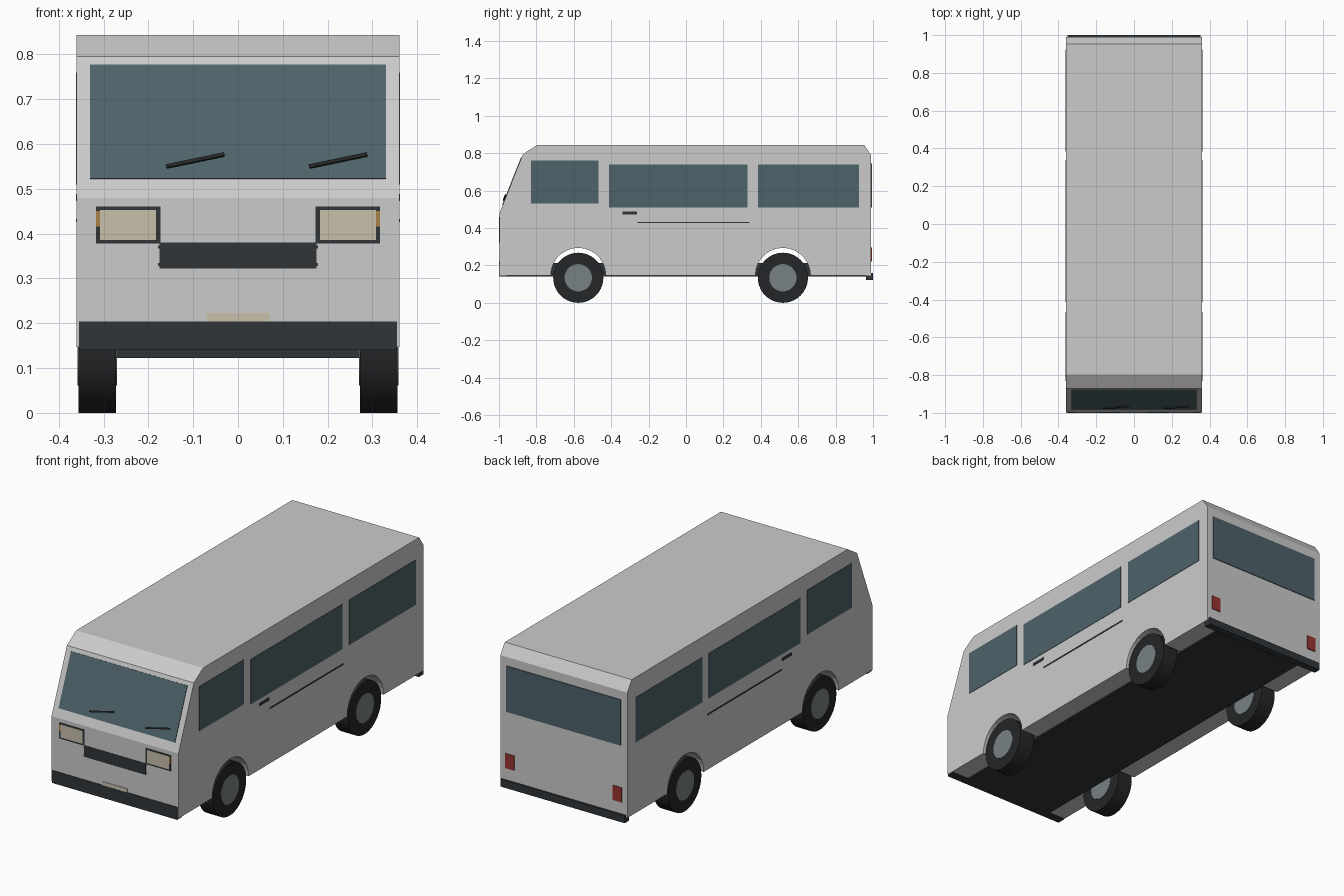
import bpy, bmesh, math
from mathutils import Matrix, Vector

if "Cube" in bpy.data.objects:
    bpy.data.objects.remove(bpy.data.objects["Cube"])

def material(name, r, g, b):
    m = bpy.data.materials.new(name)
    m.diffuse_color = (r, g, b, 1)
    m.use_nodes = True
    m.node_tree.nodes["Principled BSDF"].inputs["Base Color"].default_value = m.diffuse_color
    return m

GLASS = material("glass", 0.075, 0.125, 0.145)
DARK = material("dark_trim", 0.03, 0.035, 0.04)
RUBBER = material("rubber", 0.018, 0.019, 0.02)
LENS = material("lens", 0.58, 0.53, 0.41)
RIM = material("rim_metal", 0.19, 0.22, 0.23)
RED = material("red_lens", 0.32, 0.035, 0.03)
AMBER = material("amber_lens", 0.4, 0.22, 0.06)

def add_object(name, bm, mat=None):
    bmesh.ops.recalc_face_normals(bm, faces=bm.faces)
    me = bpy.data.meshes.new(name)
    bm.to_mesh(me)
    bm.free()
    if mat:
        me.materials.append(mat)
    ob = bpy.data.objects.new(name, me)
    bpy.context.collection.objects.link(ob)
    return ob

def box(name, xs, ys, zs, mat=None, matrix=None):
    lo, hi = map(Vector, zip(xs, ys, zs))
    m = Matrix.Translation((lo + hi) / 2) @ Matrix.Diagonal((*(hi - lo), 1))
    bm = bmesh.new()
    bmesh.ops.create_cube(bm, size=1, matrix=(matrix or Matrix()) @ m)
    return add_object(name, bm, mat)

def pair(name, xs, ys, zs, mat):
    # same box on both sides of the van
    box(name + "_right", xs, ys, zs, mat)
    box(name + "_left", (-xs[1], -xs[0]), ys, zs, mat)

def cylinder(name, x0, x1, y, z, r, mat, segments=40):
    bm = bmesh.new()
    m = Matrix.Translation(((x0 + x1) / 2, y, z)) @ Matrix.Rotation(math.pi / 2, 4, 'Y')
    bmesh.ops.create_cone(bm, cap_ends=True, segments=segments, radius1=r, radius2=r,
                          depth=abs(x1 - x0), matrix=m)
    ob = add_object(name, bm, mat)
    bpy.context.view_layer.objects.active = ob
    ob.select_set(True)
    bpy.ops.object.shade_smooth_by_angle(angle=math.radians(35))
    ob.select_set(False)

W, FRONT, REAR, SILL = 0.36, -0.997, 0.99, 0.147
AXLES = (-0.576, 0.518)

# Body shell: side profile with wheel arches, extruded across the width
profile = [(REAR, SILL), (REAR, 0.79), (0.954, 0.843), (-0.797, 0.843),
           (-0.872, 0.795), (FRONT, 0.48), (FRONT, SILL)]
for yc in AXLES:
    for i in range(15):
        a = math.pi * (1 - i / 14)
        profile.append((yc + 0.147 * math.cos(a), SILL + 0.147 * math.sin(a)))
bm = bmesh.new()
face = bm.faces.new([bm.verts.new((-W, y, z)) for y, z in profile])
ext = bmesh.ops.extrude_face_region(bm, geom=[face])
bmesh.ops.translate(bm, vec=(2 * W, 0, 0),
                    verts=[v for v in ext["geom"] if isinstance(v, bmesh.types.BMVert)])
add_object("body", bm)

# Chassis floor and bumpers
box("chassis_floor", (-0.26, 0.26), (-0.99, 0.975), (0.14, 0.213), DARK)
box("front_bumper", (-0.355, 0.355), (-1.0, -0.96), (0.14, 0.204), DARK)
box("rear_bumper", (-0.352, 0.352), (0.963, 1.0), (0.122, 0.16), DARK)

# Side windows, door handle and sliding rail
side = (W - 0.004, W + 0.002)
pair("cab_window", side, (-0.83, -0.467), (0.532, 0.76), GLASS)
pair("middle_window", side, (-0.412, 0.33), (0.51, 0.74), GLASS)
pair("rear_side_window", side, (0.385, 0.925), (0.51, 0.74), GLASS)
pair("door_handle", side, (-0.34, -0.263), (0.473, 0.488), DARK)
pair("door_rail", side, (-0.26, 0.34), (0.426, 0.433), DARK)

# Windscreen and wipers, placed in the plane of the sloped front
rake = math.atan2(FRONT + 0.872, 0.795 - 0.48)
slope = Matrix.Translation((0, FRONT, 0.48)) @ Matrix.Rotation(rake * -1, 4, 'X').inverted()
k = 1 / math.cos(rake)
box("windscreen", (-0.33, 0.33), (-0.003, 0.004), (0.042 * k, 0.296 * k), GLASS, slope)
for name, x in (("left", -0.095), ("right", 0.224)):
    tilt = Matrix.Translation((x, 0, 0.081 * k)) @ Matrix.Rotation(-0.22, 4, 'Y')
    box("wiper_" + name, (-0.066, 0.066), (-0.01, -0.002), (-0.004, 0.004), RUBBER, slope @ tilt)

# Grille, headlights, indicators and front plate
box("grille", (-0.175, 0.175), (-0.999, -0.98), (0.322, 0.38), DARK)
for i, z in enumerate((0.331, 0.37)):
    box(f"grille_slat_{i + 1}", (-0.178, 0.178), (-0.998, -0.985), (z - 0.003, z + 0.003), DARK)
pair("headlight_frame", (0.173, 0.317), (-0.9985, -0.98), (0.378, 0.46), DARK)
pair("headlight_lens", (0.183, 0.308), (-1.0, -0.985), (0.386, 0.453), LENS)
pair("indicator", (0.308, 0.317), (-0.9995, -0.985), (0.416, 0.45), AMBER)
box("front_plate", (-0.07, 0.07), (-0.9995, -0.985), (0.17, 0.223), LENS)

# Rear window and tail lights
box("rear_window", (-0.325, 0.325), (0.98, 0.994), (0.51, 0.745), GLASS)
pair("tail_light", (0.28, 0.33), (0.98, 0.994), (0.22, 0.295), RED)

# Wheels
for end, yc in zip(("front", "rear"), AXLES):
    for side_name, s in (("right", 1), ("left", -1)):
        cylinder(f"{end}_{side_name}_tyre", s * 0.272, s * 0.356, yc, 0.134, 0.134, RUBBER)
        cylinder(f"{end}_{side_name}_rim", s * 0.270, s * 0.358, yc, 0.134, 0.073, RIM)
